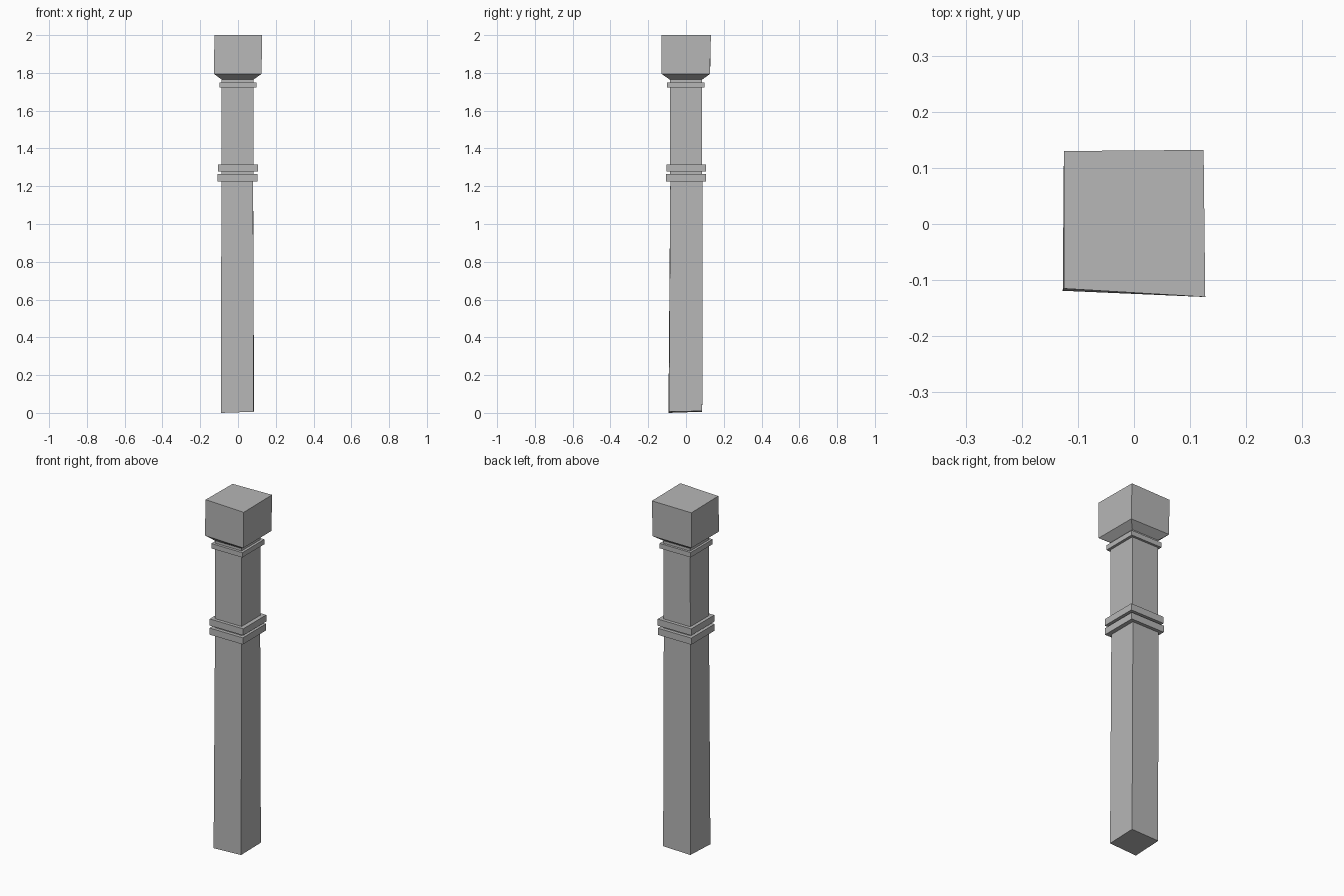
import bpy
import bmesh

cube = bpy.data.objects.get("Cube")
if cube:
    bpy.data.objects.remove(cube, do_unlink=True)

stone = bpy.data.materials.new("grey_stone")
stone.use_nodes = True
colour = (0.47, 0.47, 0.47, 1)
stone.diffuse_color = colour
stone.node_tree.nodes["Principled BSDF"].inputs["Base Color"].default_value = colour


def rect(x0, x1, y0, y1, z):
    """Four corners: front left of frame, front right, back right, back left."""
    return [(x0, y0, z), (x1, y0, z), (x1, y1, z), (x0, y1, z)]


def loft(name, sections):
    """Join four-cornered sections, bottom to top, into a closed block."""
    bm = bmesh.new()
    rings = [[bm.verts.new(p) for p in s] for s in sections]
    for low, high in zip(rings, rings[1:]):
        for i in range(4):
            j = (i + 1) % 4
            bm.faces.new((low[i], low[j], high[j], high[i]))
    bm.faces.new(rings[0][::-1])
    bm.faces.new(rings[-1])
    bmesh.ops.recalc_face_normals(bm, faces=bm.faces)
    mesh = bpy.data.meshes.new(name)
    bm.to_mesh(mesh)
    bm.free()
    mesh.materials.append(stone)
    obj = bpy.data.objects.new(name, mesh)
    bpy.context.collection.objects.link(obj)
    return obj


def band(name, x0, x1, y0, y1, z0, z1):
    return loft(name, [rect(x0, x1, y0, y1, z) for z in (z0, z1)])


# Shafts, with a slightly uneven foot
foot = [(-0.09, -0.093, 0.0), (0.083, -0.09, 0.006),
        (0.085, 0.086, 0.01), (-0.088, 0.086, 0.006)]
loft("lower_shaft", [foot, rect(-0.088, 0.08, -0.083, 0.087, 1.25)])
loft("upper_shaft", [rect(-0.088, 0.083, -0.085, 0.086, 1.25),
                     rect(-0.086, 0.083, -0.086, 0.086, 1.77)])

# Paired middle collars and the neck band
band("lower_collar", -0.108, 0.104, -0.105, 0.106, 1.226, 1.264)
band("upper_collar", -0.107, 0.106, -0.104, 0.105, 1.278, 1.316)
band("neck_band", -0.099, 0.098, -0.101, 0.099, 1.722, 1.75)

# Capital: flared underside and a hand-cut, slightly skewed block
base = [(-0.127, -0.119, 1.795), (0.125, -0.13, 1.795),
        (0.124, 0.126, 1.795), (-0.125, 0.128, 1.795)]
top = [(-0.125, -0.115, 2.0), (0.127, -0.13, 2.0),
       (0.124, 0.132, 2.0), (-0.125, 0.13, 1.997)]
loft("capital", [rect(-0.087, 0.083, -0.087, 0.086, 1.765), base, top])
